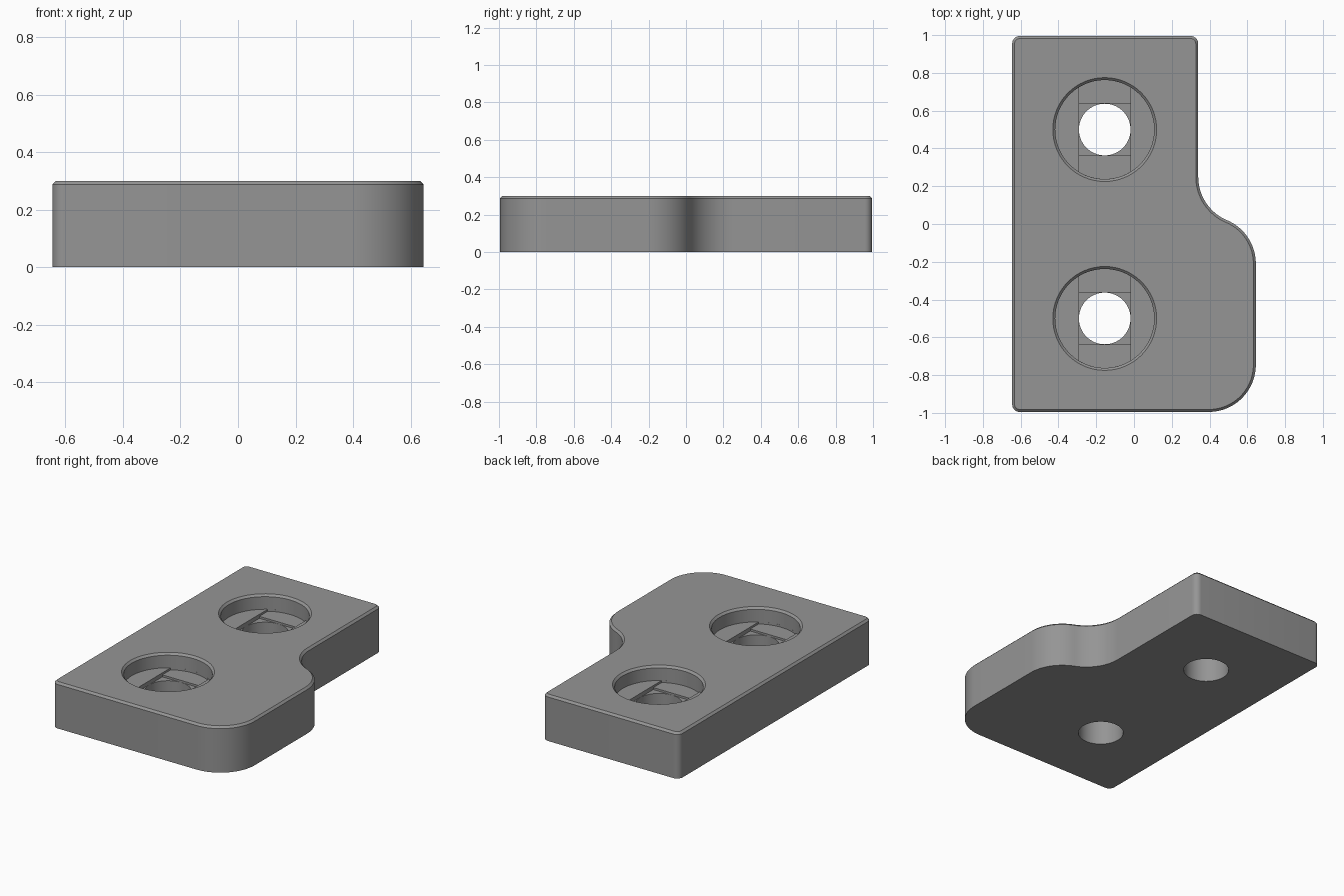
import bpy, bmesh, math

if "Cube" in bpy.data.objects:
    bpy.data.objects.remove(bpy.data.objects["Cube"])

HEIGHT, CHAMFER = 0.30, 0.013
BORE_R, HOLE_R = 0.262, 0.137
FLOOR, STEP = 0.205, 0.013
HOLE_X = -0.155

grey = bpy.data.materials.new("mid grey")
grey.diffuse_color = (0.3, 0.3, 0.3, 1)
grey.use_nodes = True
grey.node_tree.nodes["Principled BSDF"].inputs["Base Color"].default_value = grey.diffuse_color


def arc(cx, cy, r, a0, a1, n):
    return [(cx + r * math.cos(math.radians(a0 + (a1 - a0) * i / n)),
             cy + r * math.sin(math.radians(a0 + (a1 - a0) * i / n)))
            for i in range(n + 1)]


def outline(d):
    """Plate outline moved inwards by d, counter-clockwise."""
    turn = math.degrees(math.atan2(0.46, 0.195))
    return (arc(-0.605, -0.955, 0.04 - d, 180, 270, 8)
            + arc(0.395, -0.745, 0.25 - d, -90, 0, 24)
            + arc(0.395, -0.21, 0.25 - d, 0, turn, 18)
            + arc(0.59, 0.25, 0.25 + d, 180 + turn, 180, 18)[1:]
            + arc(0.30, 0.955, 0.04 - d, 0, 90, 8)
            + arc(-0.605, 0.955, 0.04 - d, 90, 180, 8))


def loft(name, rings):
    """Solid through a stack of (points, z) rings, capped at both ends."""
    bm = bmesh.new()
    loops = [[bm.verts.new((x, y, z)) for x, y in pts] for pts, z in rings]
    n = len(loops[0])
    for low, high in zip(loops, loops[1:]):
        for i in range(n):
            j = (i + 1) % n
            bm.faces.new((low[i], low[j], high[j], high[i]))
    bm.faces.new(loops[0][::-1])
    bm.faces.new(loops[-1])
    mesh = bpy.data.meshes.new(name)
    bm.to_mesh(mesh)
    bm.free()
    mesh.materials.append(grey)
    obj = bpy.data.objects.new(name, mesh)
    bpy.context.collection.objects.link(obj)
    return obj


def circle(y, r):
    return arc(HOLE_X, y, r, 0, 360, 64)[:-1]


def slot(y):
    """Strip as wide as the hole, with rounded ends just inside the bore."""
    a = math.degrees(math.acos(HOLE_R / BORE_R))
    r = BORE_R * 0.999
    return arc(HOLE_X, y, r, a, 180 - a, 16) + arc(HOLE_X, y, r, 180 + a, 360 - a, 16)


def square(y):
    return [(HOLE_X + sx * HOLE_R * 0.999, y + sy * HOLE_R)
            for sx, sy in ((-1, -1), (1, -1), (1, 1), (-1, 1))]


# Plate with a chamfered top edge
plate = loft("plate", [(outline(0), 0), (outline(0), HEIGHT - CHAMFER),
                       (outline(CHAMFER), HEIGHT)])

# Screw holes: chamfered counterbore, stepped slot and square, through hole
cutters = []
for label, y in (("front", -0.5), ("back", 0.5)):
    cutters += [
        loft(label + "_bore_cutter", [(circle(y, BORE_R), FLOOR),
                                      (circle(y, BORE_R), HEIGHT - CHAMFER),
                                      (circle(y, BORE_R + CHAMFER), HEIGHT),
                                      (circle(y, BORE_R + CHAMFER), 0.4)]),
        loft(label + "_slot_cutter", [(slot(y), FLOOR - STEP), (slot(y), 0.25)]),
        loft(label + "_square_cutter", [(square(y), FLOOR - 2 * STEP), (square(y), 0.25)]),
        loft(label + "_hole_cutter", [(circle(y, HOLE_R * 0.998), -0.1),
                                      (circle(y, HOLE_R * 0.998), 0.25)])]
bpy.context.view_layer.objects.active = plate
for c in cutters:
    mod = plate.modifiers.new(c.name, 'BOOLEAN')
    mod.operation, mod.solver, mod.object = 'DIFFERENCE', 'EXACT', c
    bpy.ops.object.modifier_apply(modifier=mod.name)
for c in cutters:
    bpy.data.objects.remove(c)

# Smooth walls with crisp edges
bpy.ops.object.select_all(action='DESELECT')
plate.select_set(True)
bpy.ops.object.shade_smooth_by_angle(angle=math.radians(30))
